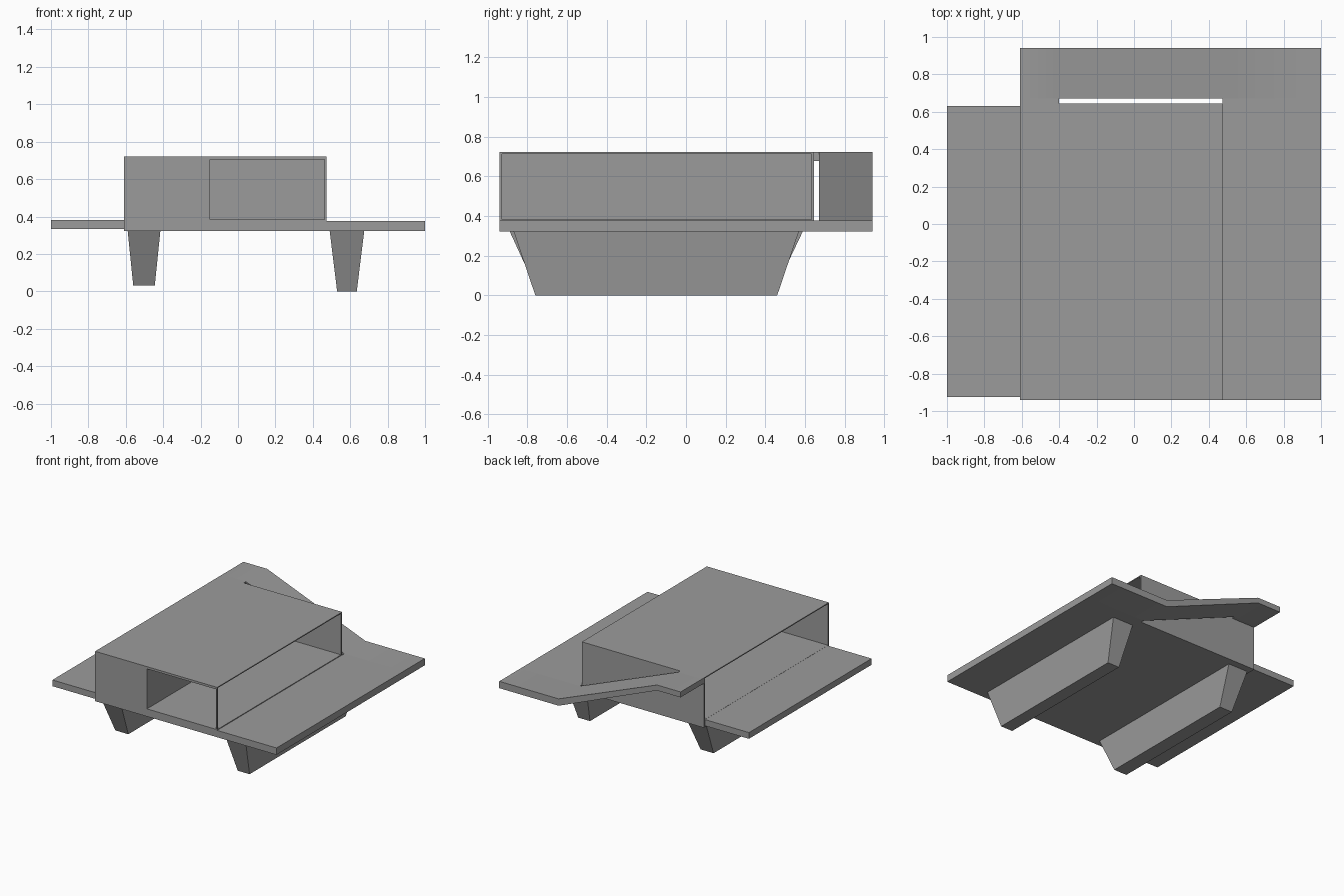
import bpy
import bmesh
import math

if "Cube" in bpy.data.objects:
    bpy.data.objects.remove(bpy.data.objects["Cube"])

# Dark grey used by every part
GREY = bpy.data.materials.new("dark_grey")
GREY.diffuse_color = (0.33, 0.33, 0.33, 1)
GREY.use_nodes = True
GREY.node_tree.nodes["Principled BSDF"].inputs["Base Color"].default_value = GREY.diffuse_color


def prism(name, bottom, top):
    """Solid between two matching loops."""
    n = len(bottom)
    sides = [(i, (i + 1) % n, n + (i + 1) % n, n + i) for i in range(n)]
    mesh = bpy.data.meshes.new(name)
    mesh.from_pydata(bottom + top, [],
                     [tuple(reversed(range(n))), tuple(range(n, 2 * n))] + sides)
    bm = bmesh.new()
    bm.from_mesh(mesh)
    bmesh.ops.recalc_face_normals(bm, faces=bm.faces)
    bm.to_mesh(mesh)
    bm.free()
    mesh.materials.append(GREY)
    obj = bpy.data.objects.new(name, mesh)
    bpy.context.collection.objects.link(obj)
    return obj


def rect(x, y, z):
    return [(x[0], y[0], z), (x[1], y[0], z), (x[1], y[1], z), (x[0], y[1], z)]


def box(name, x, y, z):
    return prism(name, rect(x, y, z[0]), rect(x, y, z[1]))


L, R = -0.61, 0.473         # sides of the hollow body
F, B = -0.94, 0.645         # front and back of the hollow body
BASE, DECK, ROOF = 0.322, 0.377, 0.722
RAMP = (0.672, 0.94)        # depth of the rear ramp

# Base deck, notched behind the body, and the lower left wing
outline = [(L, F), (1, F), (1, RAMP[0]), (R, RAMP[0]), (R, B), (L, B)]
prism("base_deck", [(x, y, BASE) for x, y in outline],
      [(x, y, DECK) for x, y in outline])
box("left_wing", (-1, L), (-0.925, 0.63), (0.332, 0.382))

# Thin-walled body, open on both sides and at the front right
box("body_floor", (L, R), (F, B), (DECK, 0.383))
box("body_roof", (L, R), (F, B), (0.714, ROOF))
box("front_wall", (L, -0.15), (F, F + 0.011), (0.383, 0.714))
box("front_lintel", (-0.15, R), (F, F + 0.011), (0.704, 0.714))
box("front_post", (R - 0.01, R), (F, F + 0.011), (0.383, 0.704))
box("back_wall", (L, R), (B - 0.013, B), (0.383, 0.714))
box("divider_wall", (-0.16, -0.15), (F + 0.011, B - 0.013), (0.383, 0.714))

# Rear strip: deck level on the right, softly ramping up to roof height
profile = [(L, 0.678), (-0.4, 0.678), (R, BASE), (1, BASE),
           (1, DECK), (R, DECK), (-0.4, ROOF), (L, ROOF)]
ramp = prism("rear_ramp", [(x, RAMP[1], z) for x, z in profile],
             [(x, RAMP[0], z) for x, z in profile])
ramp.data.shade_smooth()
ramp.data.set_sharp_from_angle(angle=math.radians(30))
box("ramp_neck", (L, -0.4), (B, RAMP[0]), (0.678, ROOF))

# Tapered skids: foot rectangle, foot height, top rectangle
for name, fx, fy, fz, tx, ty in [
        ("left_skid", (-0.56, -0.445), (-0.755, 0.45), 0.03, (-0.59, -0.415), (-0.89, 0.59)),
        ("right_skid", (0.53, 0.635), (-0.76, 0.46), 0.0, (0.49, 0.675), (-0.87, 0.57))]:
    prism(name, rect(fx, fy, fz), rect(tx, ty, 0.324))
